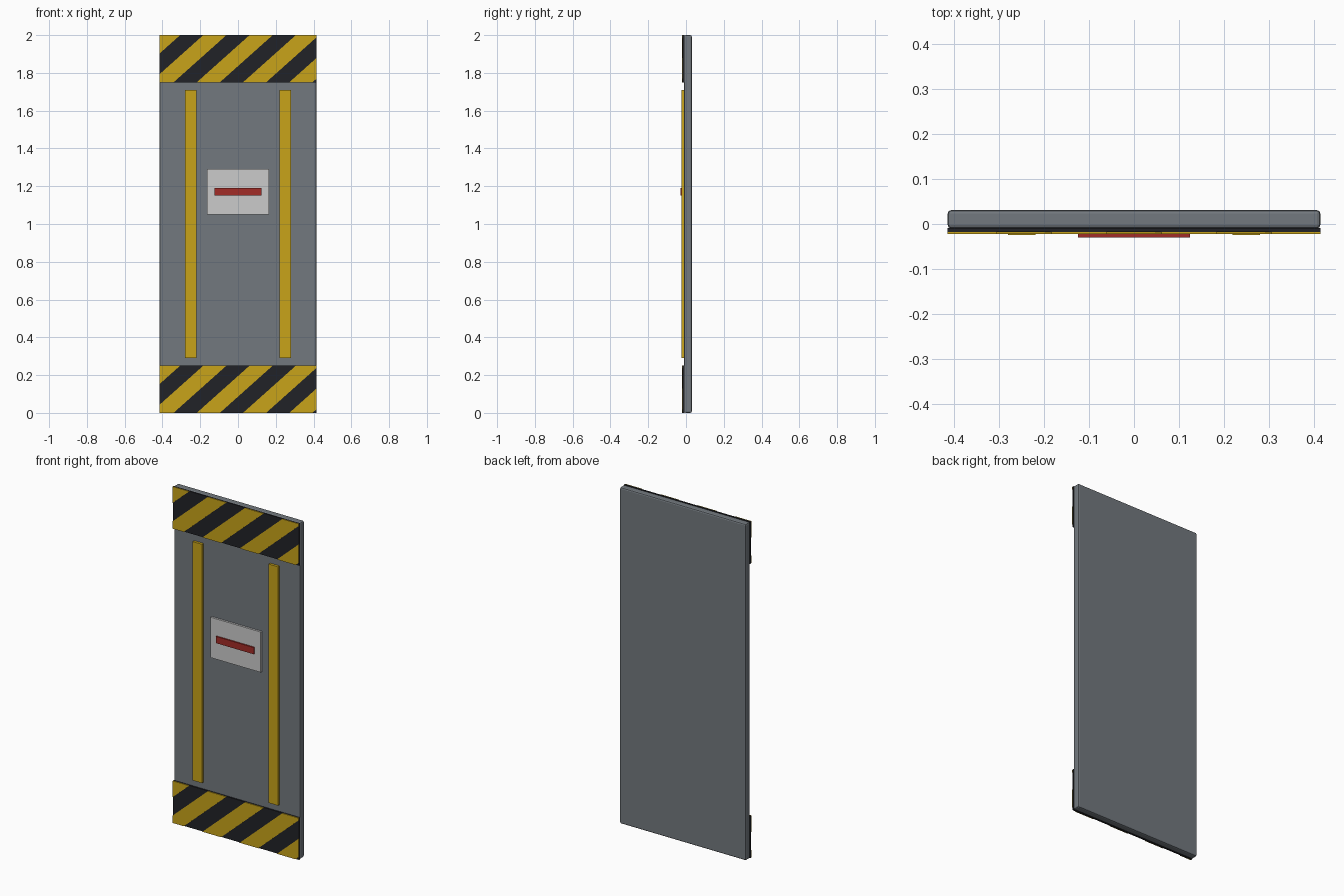
import bpy, bmesh
from mathutils import Vector

if "Cube" in bpy.data.objects:
    bpy.data.objects.remove(bpy.data.objects["Cube"])

W = 0.415  # half width of the door


def material(name, rgb):
    m = bpy.data.materials.new(name)
    m.diffuse_color = (*rgb, 1)
    m.use_nodes = True
    m.node_tree.nodes["Principled BSDF"].inputs["Base Color"].default_value = m.diffuse_color
    return m


yellow = material("yellow", (0.58, 0.37, 0.01))
black = material("black", (0.015, 0.016, 0.02))
red = material("red", (0.36, 0.025, 0.02))
steel = material("steel", (0.17, 0.19, 0.21))
pale = material("pale", (0.55, 0.57, 0.58))


def finish(bm, name, mat):
    bmesh.ops.recalc_face_normals(bm, faces=bm.faces)
    me = bpy.data.meshes.new(name)
    bm.to_mesh(me)
    bm.free()
    me.materials.append(mat)
    ob = bpy.data.objects.new(name, me)
    bpy.context.collection.objects.link(ob)
    return ob


def box(name, x, y, z, mat, bevel=0):
    bm = bmesh.new()
    bmesh.ops.create_cube(bm, size=1)
    for v in bm.verts:
        v.co = [(a + b) / 2 + c * (b - a) for (a, b), c in zip((x, y, z), v.co)]
    ob = finish(bm, name, mat)
    if bevel:
        mod = ob.modifiers.new("bevel", "BEVEL")
        mod.width = bevel
        mod.segments = 2
    return ob


def hazard_stripes(name, z0, z1):
    # slanted bars, trimmed to the door edges, then given thickness
    bm = bmesh.new()
    pitch, slant, y = 0.245, 0.28, -0.017
    for i in range(-2, 4):
        top = (i - 0.5) * pitch
        a, b = top - pitch / 4, top + pitch / 4
        bm.faces.new([bm.verts.new(p) for p in (
            (a - slant, y, z0), (b - slant, y, z0), (b, y, z1), (a, y, z1))])
    for s in (-1, 1):
        bmesh.ops.bisect_plane(bm, geom=bm.verts[:] + bm.edges[:] + bm.faces[:],
                               plane_co=(s * W, 0, 0), plane_no=(s, 0, 0),
                               clear_outer=True)
    # keep the back faces so every bar is a closed solid
    back = bmesh.ops.duplicate(bm, geom=bm.faces[:])["geom"]
    faces = [f for f in back if isinstance(f, bmesh.types.BMFace)]
    ext = bmesh.ops.extrude_face_region(bm, geom=faces)["geom"]
    for v in ext:
        if isinstance(v, bmesh.types.BMVert):
            v.co += Vector((0, -0.005, 0))
    bmesh.ops.delete(bm, geom=[f for f in faces if f.is_valid], context="FACES_ONLY")
    bmesh.ops.remove_doubles(bm, verts=bm.verts[:], dist=1e-5)
    return finish(bm, name, yellow)


# door slab
box("door_panel", (-W, W), (-0.01, 0.031), (0, 2), steel, 0.008)

# warning bands at the bottom and top
for label, z0 in (("lower", 0), ("upper", 1.75)):
    box(label + "_band", (-W, W), (-0.018, -0.009), (z0, z0 + 0.25), black)
    hazard_stripes(label + "_stripes", z0, z0 + 0.25)

# upright yellow strips
for label, c in (("left", -0.25), ("right", 0.25)):
    box(label + "_strip", (c - 0.031, c + 0.031), (-0.025, -0.009), (0.29, 1.71), yellow)

# sign plate with red bar
box("sign_plate", (-0.165, 0.165), (-0.022, -0.009), (1.05, 1.29), pale)
box("sign_bar", (-0.125, 0.125), (-0.03, -0.021), (1.15, 1.19), red)
